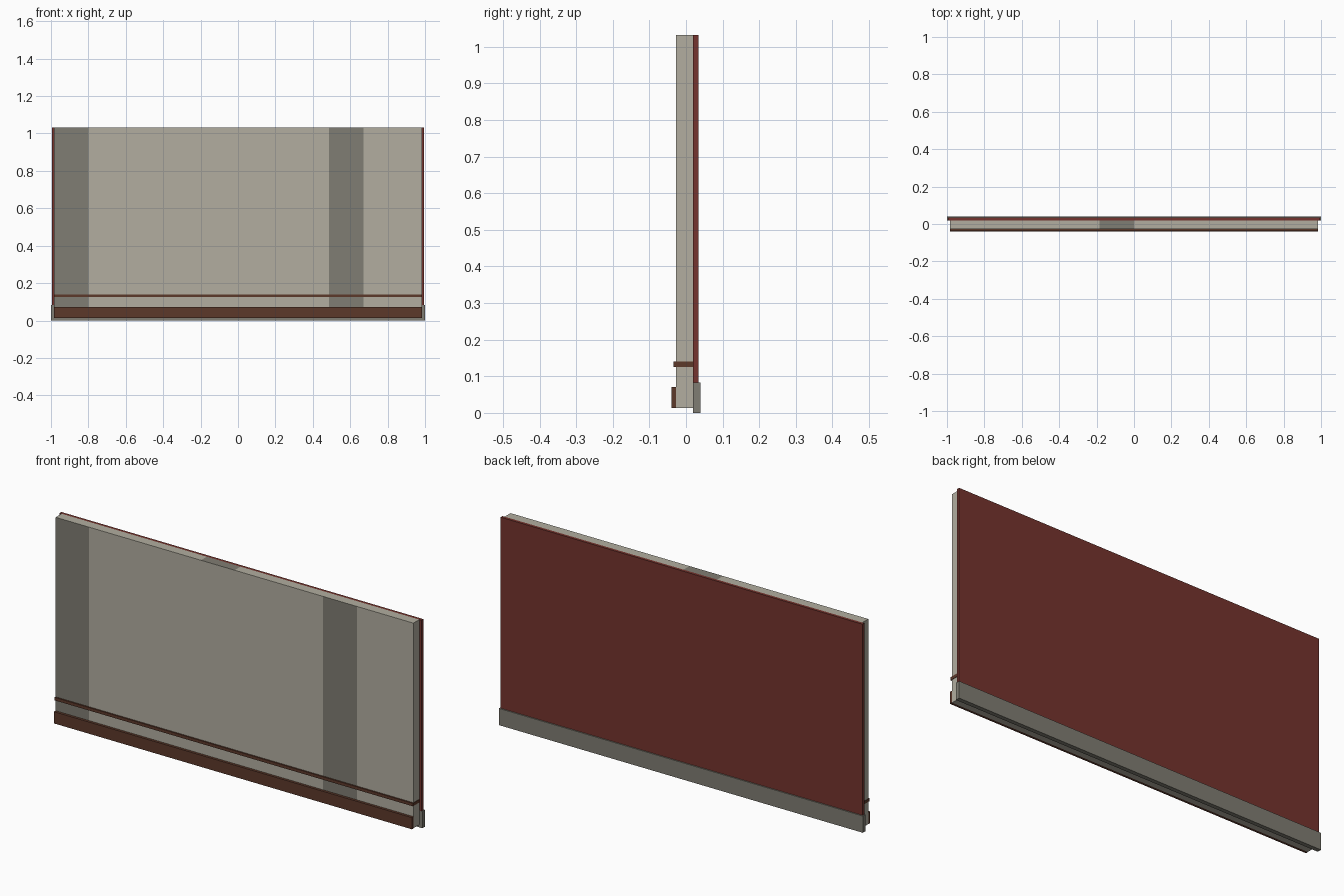
import bpy, bmesh

if "Cube" in bpy.data.objects:
    bpy.data.objects.remove(bpy.data.objects["Cube"])


def lin(c):
    c /= 255
    return c / 12.92 if c <= 0.04045 else ((c + 0.055) / 1.055) ** 2.4


def material(name, r, g, b):
    m = bpy.data.materials.new(name)
    m.diffuse_color = (lin(r), lin(g), lin(b), 1)
    m.use_nodes = True
    m.node_tree.nodes["Principled BSDF"].inputs["Base Color"].default_value = m.diffuse_color
    return m


LIGHT = material("light plaster", 178, 174, 160)
DARK = material("grey plaster", 128, 125, 115)
RED = material("dark red", 117, 52, 46)
BROWN = material("brown wood", 92, 56, 42)


def box(name, x, y, z, *mats, cuts=(), rule=None):
    """Box spanning the x, y, z ranges; cut along x, coloured by a face rule."""
    bm = bmesh.new()
    bmesh.ops.create_cube(bm, size=1)
    for v in bm.verts:
        for i, (lo, hi) in enumerate((x, y, z)):
            v.co[i] = lo if v.co[i] < 0 else hi
    for c in cuts:
        bmesh.ops.bisect_plane(bm, geom=bm.verts[:] + bm.edges[:] + bm.faces[:],
                               plane_co=(c, 0, 0), plane_no=(1, 0, 0))
    bm.normal_update()
    if rule:
        for f in bm.faces:
            f.material_index = int(rule(f.calc_center_median(), f.normal))
    me = bpy.data.meshes.new(name)
    bm.to_mesh(me)
    bm.free()
    for m in mats:
        me.materials.append(m)
    ob = bpy.data.objects.new(name, me)
    bpy.context.collection.objects.link(ob)
    return ob


# Grey patches: two upright strips on the front, one short strip on top
FRONT = ((-0.984, -0.80), (0.486, 0.672))
TOP = (-0.185, 0.0)


def is_grey(c, n):
    if n.y < -0.5:
        return any(a < c.x < b for a, b in FRONT)
    return n.z > 0.5 and TOP[0] < c.x < TOP[1]


# Inner wall with grey patches
box("inner_wall", (-0.983, 0.983), (-0.027, 0.0195), (0.013, 1.032), LIGHT, DARK,
    cuts=(-0.80, TOP[0], TOP[1], 0.486, 0.672), rule=is_grey)
# Outer cladding on the back
box("outer_cladding", (-0.995, 0.995), (0.0195, 0.034), (0.075, 1.032), RED)
# Foundation strip at the foot of the back
box("foundation_strip", (-1, 1), (0.019, 0.04), (0, 0.083), DARK)
# Skirting board and thin rail on the front
box("skirting_board", (-0.984, 0.984), (-0.04, -0.027), (0.013, 0.071), BROWN)
box("wall_rail", (-0.985, 0.985), (-0.034, 0.0195), (0.125, 0.14), BROWN)
